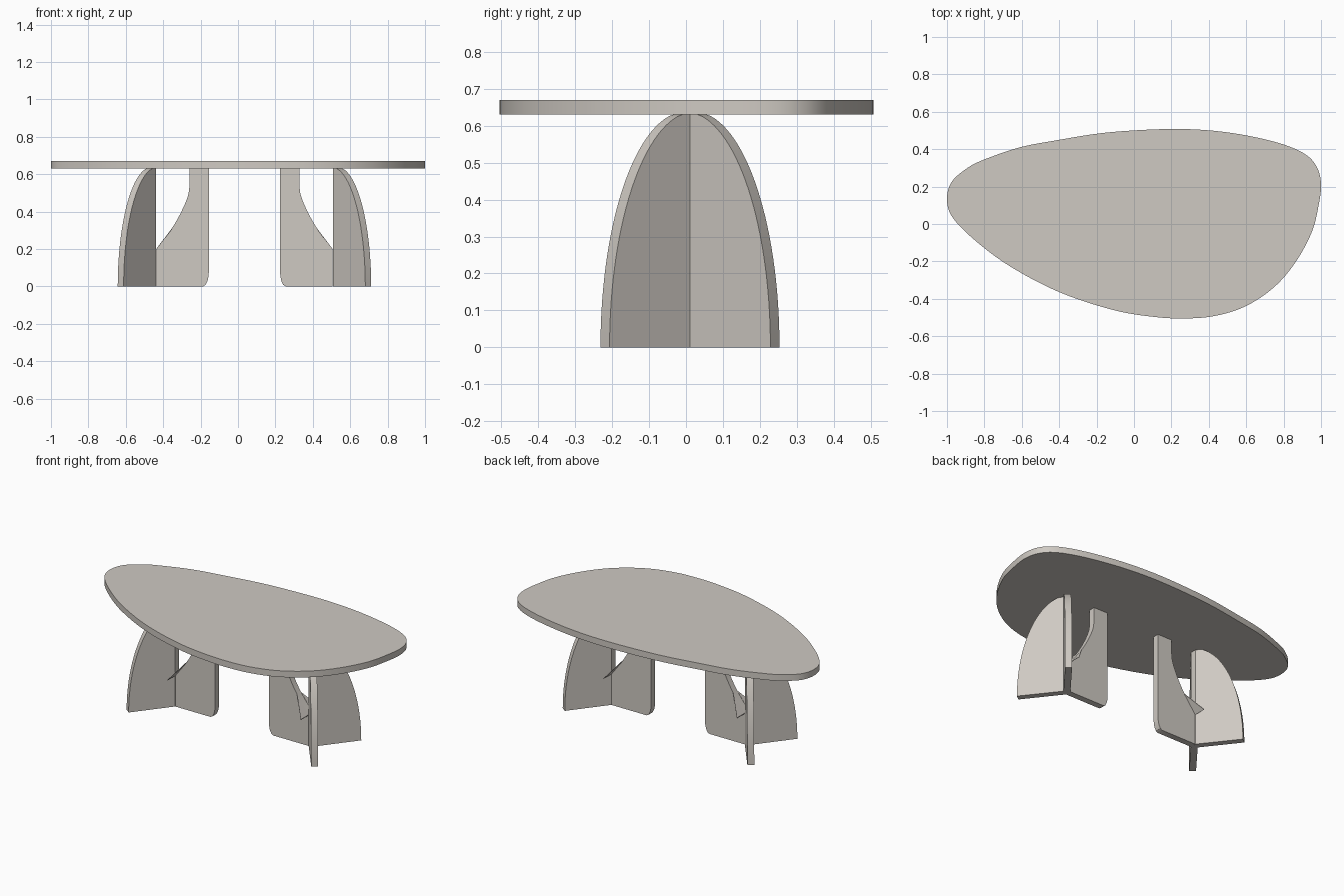
import bpy, bmesh, math
from mathutils import Vector

if "Cube" in bpy.data.objects:
    bpy.data.objects.remove(bpy.data.objects["Cube"])

mat = bpy.data.materials.new("warm_grey")
mat.diffuse_color = (0.62, 0.585, 0.54, 1)
mat.use_nodes = True
mat.node_tree.nodes["Principled BSDF"].inputs["Base Color"].default_value = mat.diffuse_color


def spline(pts, closed, n=6):
    """Catmull-Rom samples through 2D points."""
    out, c = [], len(pts)
    for i in range(c if closed else c - 1):
        idx = [i - 1, i, i + 1, i + 2]
        idx = [k % c if closed else min(max(k, 0), c - 1) for k in idx]
        a, b, d, e = [Vector(pts[k]) for k in idx]
        for j in range(n):
            t = j / n
            out.append(0.5 * (2 * b + (d - a) * t + (2 * a - 5 * b + 4 * d - e) * t * t
                              + (3 * b - a - 3 * d + e) * t ** 3))
    if not closed:
        out.append(Vector(pts[-1]))
    return [tuple(p) for p in out]


def prism(name, base, offset):
    """Extrude a flat polygon of 3D points by an offset."""
    bm = bmesh.new()
    f = bm.faces.new([bm.verts.new(p) for p in base])
    r = bmesh.ops.extrude_face_region(bm, geom=[f], use_keep_orig=True)
    bmesh.ops.translate(bm, vec=offset,
                        verts=[v for v in r["geom"] if isinstance(v, bmesh.types.BMVert)])
    bmesh.ops.recalc_face_normals(bm, faces=bm.faces)
    me = bpy.data.meshes.new(name)
    bm.to_mesh(me)
    bm.free()
    ob = bpy.data.objects.new(name, me)
    bpy.context.collection.objects.link(ob)
    me.materials.append(mat)
    bpy.ops.object.select_all(action='DESELECT')
    ob.select_set(True)
    bpy.context.view_layer.objects.active = ob
    bpy.ops.object.shade_smooth_by_angle(angle=math.radians(30))
    return ob


# Tabletop: rounded asymmetric slab
outline = [(-1, .13), (-.975, .225), (-.89, .30), (-.80, .345), (-.61, .41), (-.40, .45),
           (-.18, .485), (.03, .502), (.24, .508), (.43, .498), (.62, .47), (.80, .425),
           (.92, .37), (.98, .30), (1, .21), (.987, .10), (.95, -.045), (.863, -.205),
           (.75, -.337), (.60, -.438), (.44, -.49), (.28, -.505), (.11, -.497), (-.11, -.46),
           (-.40, -.364), (-.665, -.225), (-.853, -.085), (-.97, .035)]
prism("tabletop", [(x, y, .63) for x, y in spline(outline, True)], (0, 0, .04))

CX, CY, T, TOP = .0345, .0108, .02, .63   # leg symmetry axis, half thickness, leg height
HUB, LEN, ANG = .482, .292, math.radians(52)

# Inner fin profile (distance from the symmetry plane, height)
cut = spline([(.293, .56), (.302, .485), (.345, .385), (.40, .293), (.472, .2)], False)
fin = [(.472, 0), (.222, 0), (.208, .008), (.197, .03), (.192, .055), (.19, .085),
       (.19, TOP), (.293, TOP)] + cut

# Wing profile (distance from hub, height): quarter ellipse clipped by the top
wing = [(.0098, 0)]
for i in range(33):
    a = math.pi / 2 * i / 32
    wing.append((LEN * math.cos(a), min(TOP, .638 * math.sin(a))))
wing = [p for p in wing if p[0] > .0098] 
wing = [(.0098, 0)] + wing + [(.0098, TOP)]

for side, sx in (("left", -1), ("right", 1)):
    def P(u, y, z):
        return Vector((CX + sx * u, CY + y, z))

    # Inner fin with sweeping cut-out
    prism(side + "_inner_fin", [P(u, -T, z) for u, z in fin], (0, 2 * T, 0))

    # Hub joining the fins
    prism(side + "_hub", [P(.4722, -T, 0), P(.4722, T, 0), P(HUB + .02, 0, 0)], (0, 0, TOP))

    for label, sy in (("front", -1), ("back", 1)):
        # Outward wing
        d = Vector((sx * math.cos(ANG), sy * math.sin(ANG), 0))
        n = Vector((-d.y, d.x, 0))
        o = P(HUB, 0, 0)
        prism(f"{side}_{label}_wing",
              [o + d * s - n * T + Vector((0, 0, z)) for s, z in wing], n * 2 * T)

        # Thin flare at the foot of the cut-out
        prism(f"{side}_{label}_flare",
              [P(.39, sy * T, .308), P(.472, sy * T, .2), P(.472, sy * .10, .2)],
              (0, 0, -.004))
